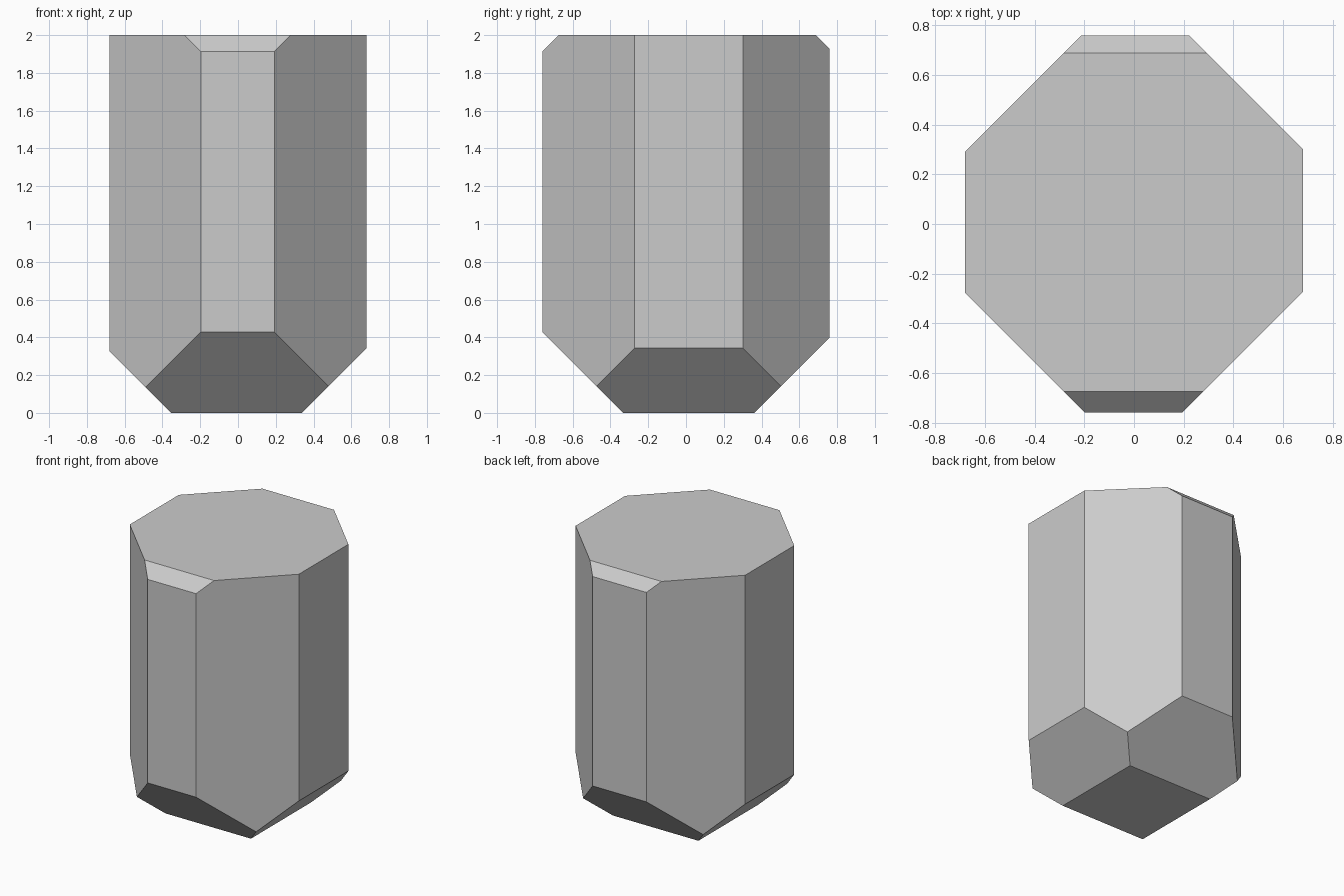
import bpy, bmesh
from mathutils import Vector

if "Cube" in bpy.data.objects:
    bpy.data.objects.remove(bpy.data.objects["Cube"])

# Block: the bounding box of the crystal
bm = bmesh.new()
bmesh.ops.create_cube(bm, size=1.0)
bmesh.ops.scale(bm, vec=(1.363, 1.52, 2.0), verts=bm.verts)
bmesh.ops.translate(bm, vec=(0, 0, 1), verts=bm.verts)


def chamfer(direction, limit):
    """Slice away everything where direction . point > limit and cap the cut."""
    n = Vector(direction)
    res = bmesh.ops.bisect_plane(
        bm, geom=bm.verts[:] + bm.edges[:] + bm.faces[:], dist=1e-5,
        plane_co=n * (limit / n.length_squared), plane_no=n, clear_outer=True)
    cut = [g for g in res["geom_cut"] if isinstance(g, bmesh.types.BMEdge)]
    bmesh.ops.contextual_create(bm, geom=cut)


# Upright corners: front right, front left, back right, back left
chamfer((1, -1, 0), 0.953)
chamfer((-1, -1, 0), 0.957)
chamfer((1, 1, 0), 0.982)
chamfer((-1, 1, 0), 0.972)

# Small top bevels: front, back
chamfer((0, -1, 1), 2.674)
chamfer((0, 1, 1), 2.688)

# Large bottom bevels: front, back, right, left
chamfer((0, -1, -1), 0.332)
chamfer((0, 1, -1), 0.361)
chamfer((1, 0, -1), 0.337)
chamfer((-1, 0, -1), 0.353)

bmesh.ops.recalc_face_normals(bm, faces=bm.faces)
mesh = bpy.data.meshes.new("faceted_column")
bm.to_mesh(mesh)
bm.free()
bpy.context.collection.objects.link(bpy.data.objects.new("faceted_column", mesh))
